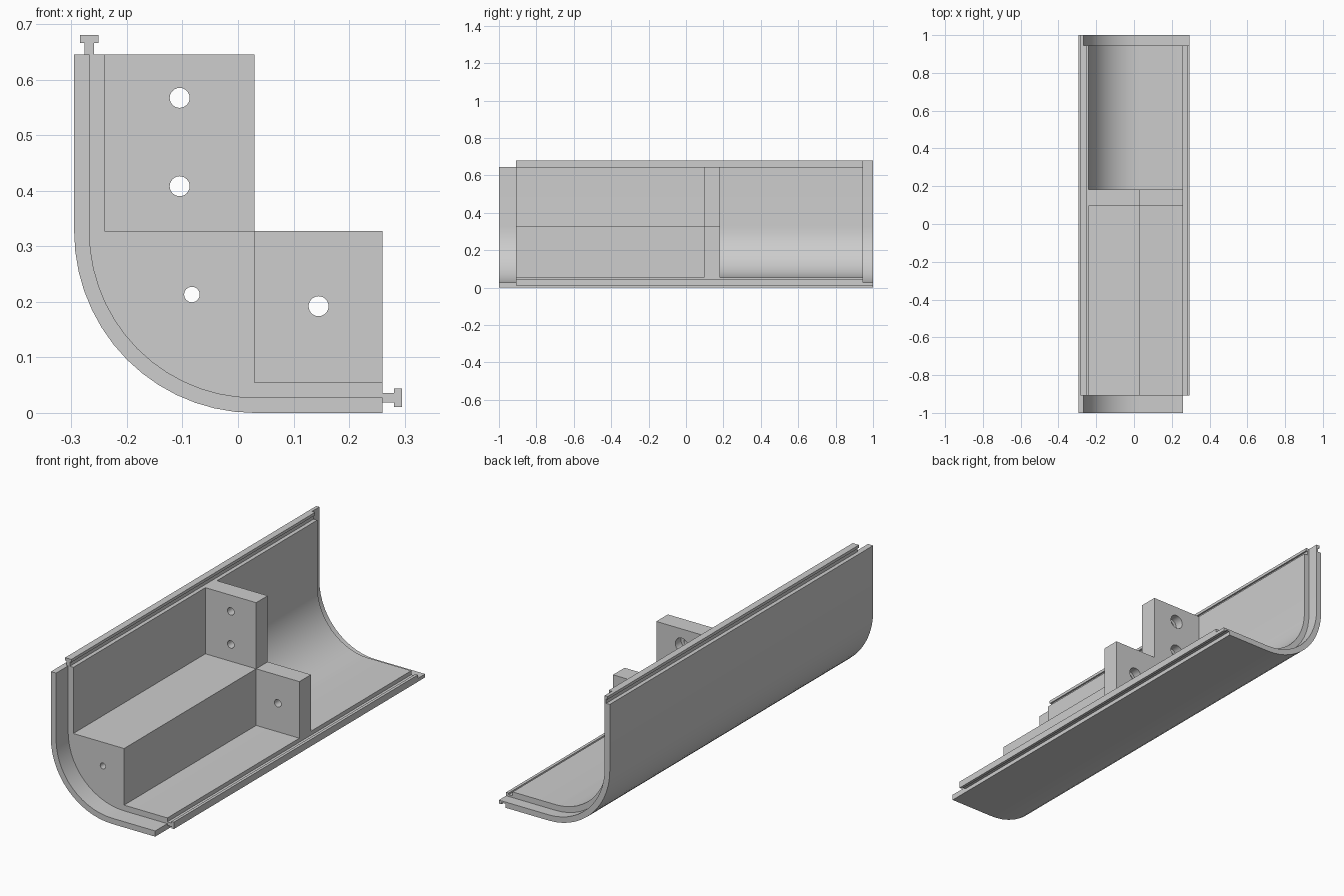
import bpy, bmesh, math

cube = bpy.data.objects.get("Cube")
if cube:
    bpy.data.objects.remove(cube, do_unlink=True)

# One grey plastic for everything
grey = bpy.data.materials.new("light_grey")
grey.use_nodes = True
colour = (0.61, 0.61, 0.61, 1)
grey.diffuse_color = colour
grey.node_tree.nodes["Principled BSDF"].inputs["Base Color"].default_value = colour

LEFT, RIGHT, TOP = -0.295, 0.26, 0.645    # shell edges in x and z
CX, CZ = 0.03, 0.327                      # centre of the bend
WALL = 0.055
MID = WALL / 2
FRONT, BACK = -0.908, 0.945               # ends of the full-thickness shell
WALL_Y0, WALL_Y1 = 0.095, 0.183           # bulkhead


def bend(d, steps=14):
    """Quarter bend at depth d inside the outer surface."""
    pts = []
    for i in range(steps + 1):
        a = math.pi / 2 * i / steps
        pts.append((CX - (CX - LEFT - d) * math.cos(a), CZ - (CZ - d) * math.sin(a)))
    return pts


def path(d):
    return [(LEFT + d, TOP)] + bend(d) + [(RIGHT, d)]


def rail(half):
    """T-shaped rail as (outward, across) points from outer to inner side."""
    side = [(0, 0.019), (0.021, 0.019), (0.021, 0.011), (0.035, 0.011)]
    if half:
        return side + [(0.035, MID)]
    return side + [(u, WALL - v) for u, v in reversed(side)]


def railed_profile(d, half):
    pts = path(0) + [(RIGHT + u, v) for u, v in rail(half)]
    pts += list(reversed(path(d)))
    return pts + [(LEFT + v, TOP + u) for u, v in reversed(rail(half))]


def extrude(name, pts, y0, y1):
    bm = bmesh.new()
    face = bm.faces.new([bm.verts.new((x, y0, z)) for x, z in pts])
    new = bmesh.ops.extrude_face_region(bm, geom=[face])["geom"]
    bmesh.ops.translate(bm, vec=(0, y1 - y0, 0),
                        verts=[g for g in new if isinstance(g, bmesh.types.BMVert)])
    bmesh.ops.recalc_face_normals(bm, faces=bm.faces)
    mesh = bpy.data.meshes.new(name)
    bm.to_mesh(mesh)
    bm.free()
    mesh.materials.append(grey)
    ob = bpy.data.objects.new(name, mesh)
    bpy.context.collection.objects.link(ob)
    return ob


def smooth(ob):
    bpy.ops.object.select_all(action="DESELECT")
    ob.select_set(True)
    bpy.context.view_layer.objects.active = ob
    bpy.ops.object.shade_smooth_by_angle(angle=math.radians(25))


def drill(ob, x, z, r, y0, y1):
    circle = [(x + r * math.cos(math.tau * i / 24), z + r * math.sin(math.tau * i / 24))
              for i in range(24)]
    cutter = extrude("hole_cutter", circle, y0, y1)
    cutter.hide_render = True
    mod = ob.modifiers.new("hole", "BOOLEAN")
    mod.operation = "DIFFERENCE"
    mod.solver = "EXACT"
    mod.object = cutter
    bpy.context.view_layer.objects.active = ob
    bpy.ops.object.modifier_apply(modifier=mod.name)
    bpy.data.objects.remove(cutter, do_unlink=True)


# Curved shell with edge rails and a thin lip at each end
shell = extrude("shell", railed_profile(WALL, False), FRONT, BACK)
front_lip = extrude("front_lip", path(0) + list(reversed(path(MID))), -1, FRONT)
back_lip = extrude("back_lip", railed_profile(MID, True), BACK, 1)

# Corner block filling the bend, and the stepped bulkhead behind it
corner_block = extrude("corner_block", bend(WALL) + [(CX, CZ)], FRONT, WALL_Y0)
bulkhead = extrude("bulkhead", path(WALL) + [(RIGHT, CZ), (CX, CZ), (CX, TOP)],
                   WALL_Y0, WALL_Y1)

# Long bore through block and bulkhead
for part in (corner_block, bulkhead):
    drill(part, -0.083, 0.213, 0.014, -1.1, 0.4)

# Counterbored screw holes
for x, z in ((-0.105, 0.567), (-0.105, 0.408), (0.145, 0.192)):
    drill(bulkhead, x, z, 0.018, 0, 0.4)
    drill(bulkhead, x, z, 0.034, 0.14, 0.4)

for part in (shell, front_lip, back_lip, corner_block, bulkhead):
    smooth(part)
